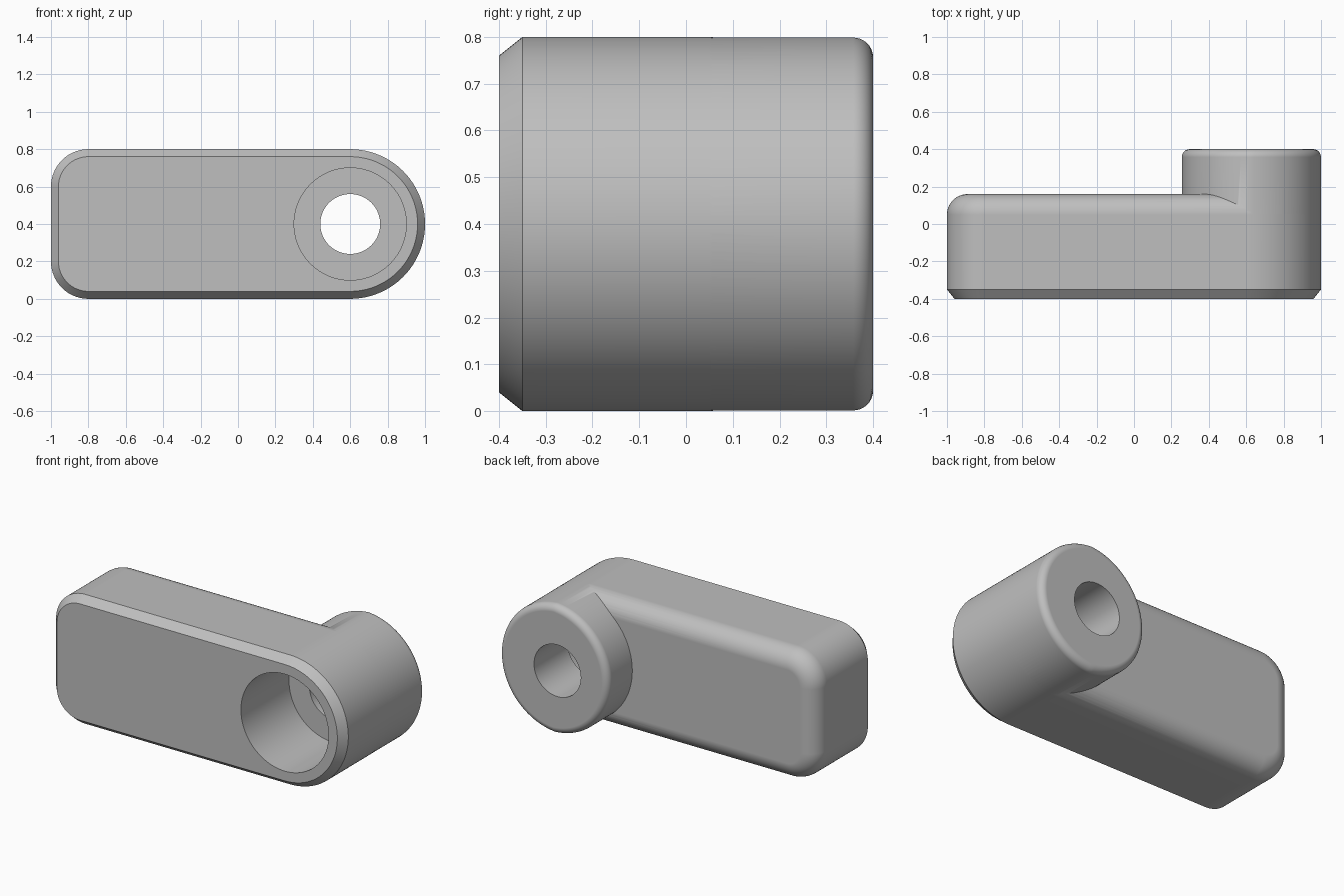
import bpy, bmesh
from math import sin, cos, pi, acos

cube = bpy.data.objects.get("Cube")
if cube:
    bpy.data.objects.remove(cube)

MID_Z, HUB_X, HUB_R = 0.4, 0.6, 0.4

grey = bpy.data.materials.new("plain grey")
grey.use_nodes = True
colour = (0.52, 0.52, 0.52, 1)
grey.diffuse_color = colour
grey.node_tree.nodes["Principled BSDF"].inputs["Base Color"].default_value = colour


def arc(cx, cz, r, start, end, n):
    """Points of an arc in the xz plane."""
    angles = [start + (end - start) * k / n for k in range(n + 1)]
    return [(cx + r * cos(a), cz + r * sin(a)) for a in angles]


def arm_outline(inset):
    """Bar with one round end and two rounded corners."""
    r = 0.2 - inset
    return (arc(HUB_X, MID_Z, HUB_R - inset, -pi / 2, pi / 2, 64)
            + arc(-0.8, 0.6, r, pi / 2, pi, 20)
            + arc(-0.8, 0.2, r, pi, 1.5 * pi, 20))


def boss_outline(inset):
    """Two equal arcs with slightly shifted centres."""
    r, shift = HUB_R - 0.0005 - inset, 0.055
    half = acos(shift / 2 / r)
    return (arc(HUB_X, MID_Z, r, -half, half, 64)
            + arc(HUB_X + shift, MID_Z, r, pi - half, pi + half, 64)[1:-1])


def circle(r):
    return arc(HUB_X, MID_Z, r, 0, 2 * pi, 96)[:-1]


def fillet(y_end, r, n=10):
    """Pairs of y and inset round a back edge."""
    return [(y_end - r + r * sin(k * pi / 2 / n), r - r * cos(k * pi / 2 / n))
            for k in range(n + 1)]


def loft(name, sections):
    """Solid skinned through (y, outline) sections."""
    bm = bmesh.new()
    rings = [[bm.verts.new((x, y, z)) for x, z in pts] for y, pts in sections]
    for a, b in zip(rings, rings[1:]):
        for k in range(len(a)):
            j = (k + 1) % len(a)
            bm.faces.new((a[k], a[j], b[j], b[k]))
    bm.faces.new(rings[0])
    bm.faces.new(rings[-1])
    bmesh.ops.recalc_face_normals(bm, faces=bm.faces)
    mesh = bpy.data.meshes.new(name)
    bm.to_mesh(mesh)
    bm.free()
    mesh.materials.append(grey)
    ob = bpy.data.objects.new(name, mesh)
    bpy.context.collection.objects.link(ob)
    return ob


def combine(target, tool, operation):
    mod = target.modifiers.new(operation.lower(), 'BOOLEAN')
    mod.operation, mod.object, mod.solver = operation, tool, 'EXACT'
    bpy.context.view_layer.objects.active = target
    bpy.ops.object.modifier_apply(modifier=mod.name)
    bpy.data.objects.remove(tool)


# Arm: chamfered front edge, rounded back edge
profile = [(-0.4, 0.04), (-0.35, 0)] + fillet(0.16, 0.11)
arm = loft("lever_arm", [(y, arm_outline(i)) for y, i in profile])

# Boss on the back
profile = [(-0.05, 0)] + fillet(0.4, 0.042)
boss = loft("boss", [(y, boss_outline(i)) for y, i in profile])
combine(arm, boss, 'UNION')

# Stepped bore: wide from the front, narrow through the back
bore = loft("bore_cutter", [(-0.5, circle(0.3)), (0.07, circle(0.3)),
                            (0.07, circle(0.16)), (0.5, circle(0.16))])
combine(arm, bore, 'DIFFERENCE')

# Smooth curves, crisp edges
bpy.ops.object.select_all(action='DESELECT')
arm.select_set(True)
bpy.context.view_layer.objects.active = arm
bpy.ops.object.shade_smooth_by_angle(angle=pi / 6)
normals = arm.modifiers.new("flat_caps", 'WEIGHTED_NORMAL')
normals.keep_sharp = True
